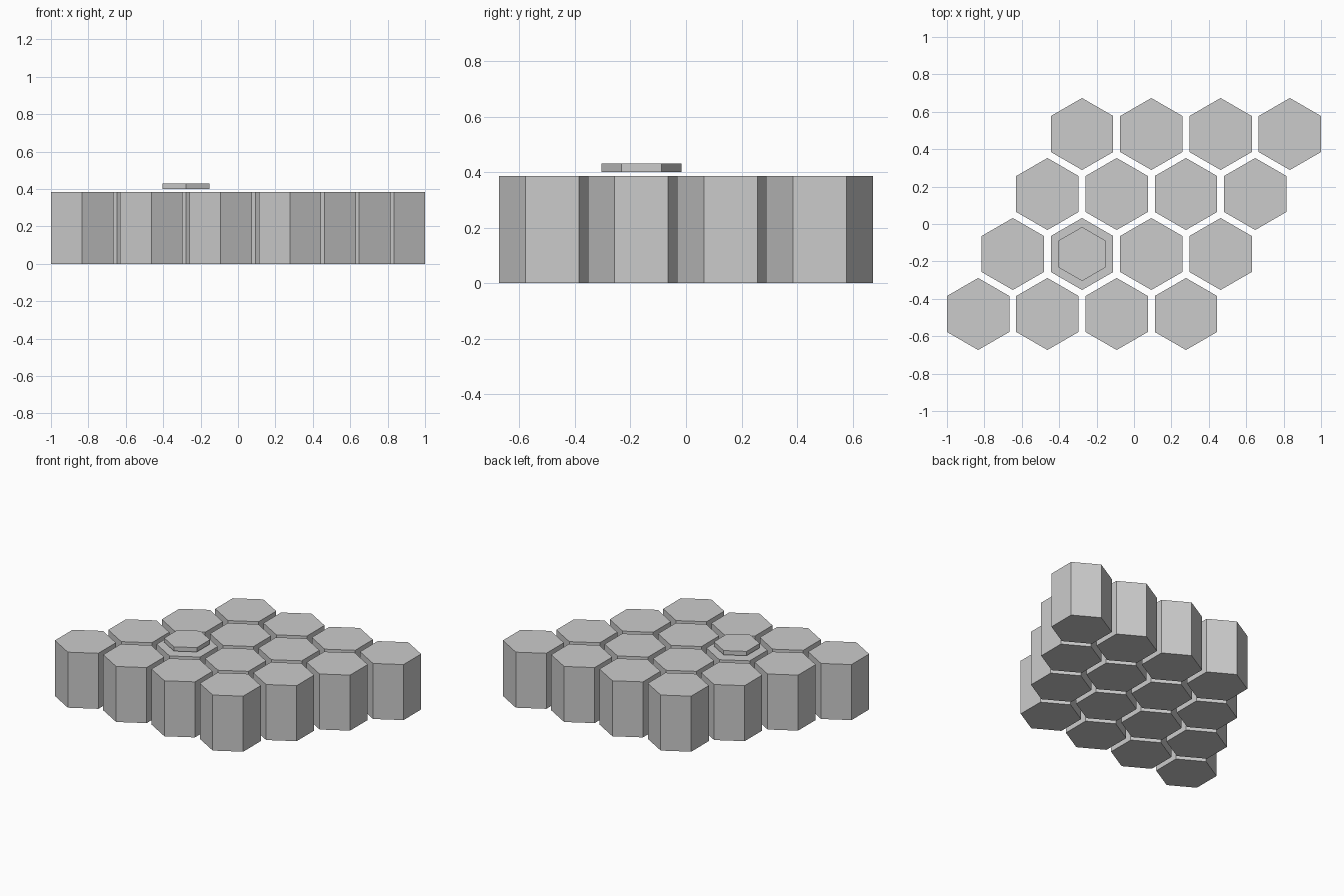
import bpy, bmesh
from math import cos, sin, pi, sqrt

if "Cube" in bpy.data.objects:
    bpy.data.objects.remove(bpy.data.objects["Cube"])

PITCH = 2 / 5.4            # distance between neighbouring columns
ROW = PITCH * sqrt(3) / 2  # distance between rows
R = 0.9 * PITCH / sqrt(3)  # hexagon corner radius (leaves a gap)
HEIGHT = 0.385


def hex_prism(name, x, y, z, radius, height):
    """Pointy-top hexagonal prism standing on z."""
    bm = bmesh.new()
    ring = [bm.verts.new((radius * cos(pi / 6 + i * pi / 3),
                          radius * sin(pi / 6 + i * pi / 3), 0)) for i in range(6)]
    base = bm.faces.new(ring)
    top = bmesh.ops.extrude_face_region(bm, geom=[base], use_keep_orig=True)
    verts = [v for v in top["geom"] if isinstance(v, bmesh.types.BMVert)]
    bmesh.ops.translate(bm, verts=verts, vec=(0, 0, height))
    bmesh.ops.recalc_face_normals(bm, faces=bm.faces)
    mesh = bpy.data.meshes.new(name)
    bm.to_mesh(mesh)
    bm.free()
    obj = bpy.data.objects.new(name, mesh)
    obj.location = (x, y, z)
    bpy.context.collection.objects.link(obj)
    return obj


def cell(row, col):
    return (col - 1.5 + (row - 1.5) / 2) * PITCH, (row - 1.5) * ROW


# Slanted 4 x 4 field of hexagonal tiles
for row in range(4):
    for col in range(4):
        hex_prism(f"hex_tile_{row}_{col}", *cell(row, col), 0, R, HEIGHT)

# Thin marker floating just above one tile
hex_prism("selection_marker", *cell(1, 1), 0.40, 0.75 * R, 0.03)
